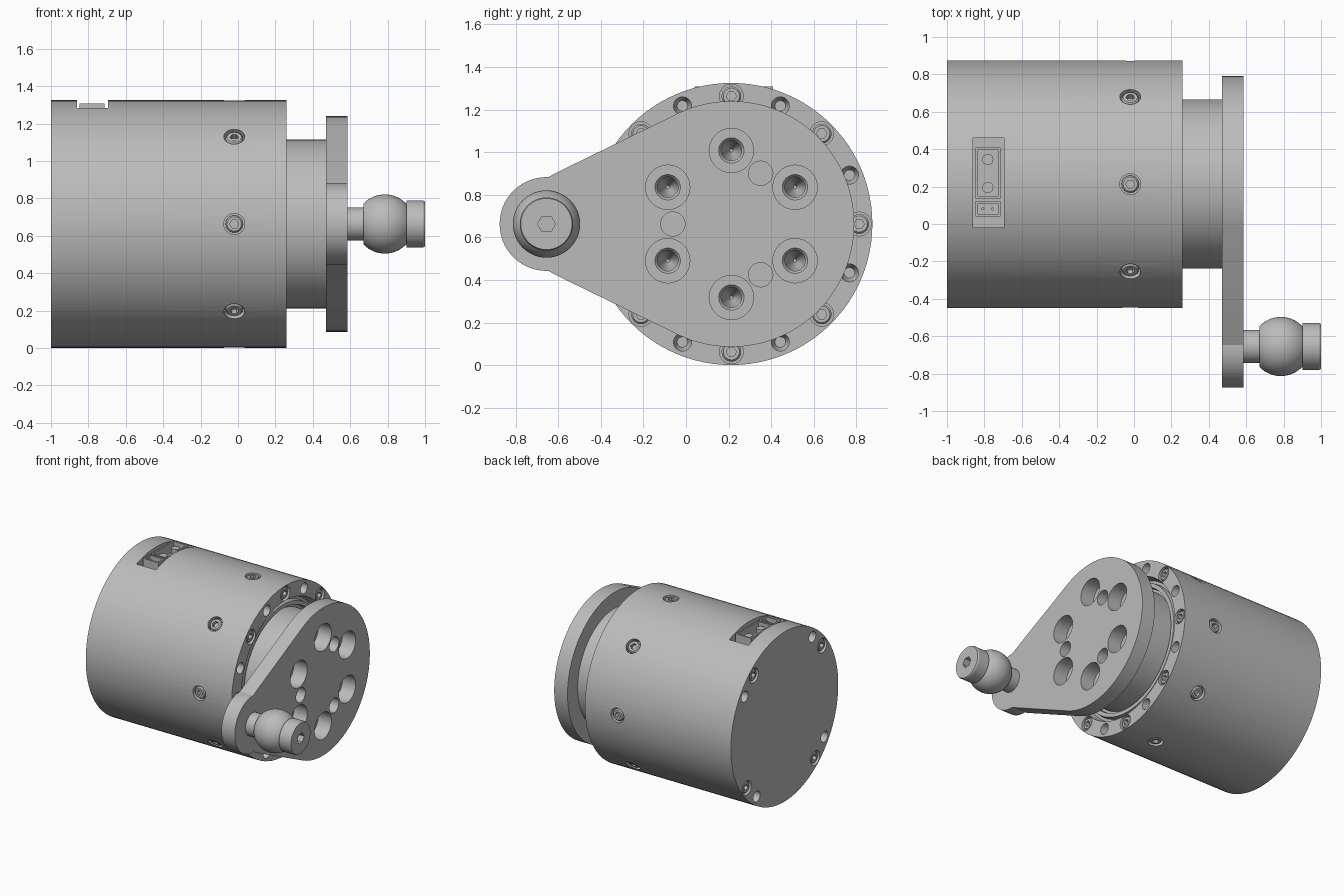
import bpy, bmesh
from math import sin, cos, pi, radians, sqrt
from mathutils import Matrix, Vector

cube = bpy.data.objects.get("Cube")
if cube:
    bpy.data.objects.remove(cube)

AXIS_Y, AXIS_Z, R = 0.213, 0.663, 0.662
ARM_Y = -0.655

metal = bpy.data.materials.new("machined_grey")
metal.use_nodes = True
grey = (0.5, 0.5, 0.5, 1)
metal.diffuse_color = grey
metal.node_tree.nodes["Principled BSDF"].inputs["Base Color"].default_value = grey


def loft(bm, rings, mat=Matrix()):
    """Closed skin through equal rings of points, capped at both ends."""
    rows = [[bm.verts.new(mat @ Vector(p)) for p in ring] for ring in rings]
    n = len(rows[0])
    faces = [bm.faces.new(rows[0][::-1]), bm.faces.new(rows[-1])]
    for a, b in zip(rows, rows[1:]):
        for i in range(n):
            j = (i + 1) % n
            faces.append(bm.faces.new((a[i], a[j], b[j], b[i])))
    bmesh.ops.recalc_face_normals(bm, faces=faces)


def lathe(bm, profile, mat=Matrix(), sides=32):
    """Turned solid about local z; profile is (height, radius)."""
    loft(bm, [[(r * cos(2 * pi * i / sides), r * sin(2 * pi * i / sides), h)
               for i in range(sides)] for h, r in profile], mat)


def box(bm, x0, x1, y0, y1, z0, z1):
    loft(bm, [[(x0, y0, z), (x1, y0, z), (x1, y1, z), (x0, y1, z)] for z in (z0, z1)])


def aim(pos, direction):
    return Matrix.Translation(pos) @ Vector(direction).to_track_quat('Z', 'Y').to_matrix().to_4x4()


def polar(x, r, deg):
    a = radians(deg)
    return Vector((x, AXIS_Y + r * cos(a), AXIS_Z + r * sin(a)))


def make(name, bm):
    me = bpy.data.meshes.new(name)
    bm.to_mesh(me)
    bm.free()
    me.materials.append(metal)
    ob = bpy.data.objects.new(name, me)
    bpy.context.collection.objects.link(ob)
    return ob


def cut(ob, bm):
    """Subtract the solids in bm from the object and keep the result."""
    tool = make("cutter", bm)
    tool.hide_render = True
    mod = ob.modifiers.new("cut", 'BOOLEAN')
    mod.operation, mod.solver, mod.object = 'DIFFERENCE', 'EXACT', tool
    dg = bpy.context.evaluated_depsgraph_get()
    ob.data = bpy.data.meshes.new_from_object(ob.evaluated_get(dg))
    ob.modifiers.clear()
    bpy.data.objects.remove(tool)


def smooth(ob):
    ob.data.shade_smooth()
    ob.data.set_sharp_from_angle(angle=radians(25))


PX, NX = Vector((1, 0, 0)), Vector((-1, 0, 0))
FRONT = 0.26
PLATE0, PLATE1 = 0.47, 0.585

# Positions of every screw and plain hole on the housing
screws = [(polar(FRONT, 0.6, 45 * i), PX) for i in range(8)]
screws += [(polar(-1, 0.6, 51 + 90 * i), NX) for i in range(4)]
for i in range(8):
    p = polar(-0.02, R, 45 * i)
    screws.append((p, p - Vector((-0.02, AXIS_Y, AXIS_Z))))
holes = [(polar(FRONT, 0.6, 22.5 + 45 * i), PX) for i in range(8)]
holes += [(polar(-1, 0.6, 35 + 90 * i), NX) for i in range(4)]
bolts = [(0.345, 90 + 60 * i) for i in range(6)]
dowels = [(0.275, 60 + 120 * i) for i in range(3)]

# Housing: turned body with a recess round the output hub
bm = bmesh.new()
lathe(bm, [(-1, 0.2), (-1, R), (FRONT, R), (FRONT, 0.545), (0.2, 0.53),
           (0.2, 0.51), (0.235, 0.505), (0.235, 0.475), (0.2, 0.47), (0.2, 0.3)],
      aim((0, AXIS_Y, AXIS_Z), PX), 96)
housing = make("housing", bm)
bm = bmesh.new()
for p, d in screws:
    lathe(bm, [(-0.045, 0.056), (0.02, 0.056)], aim(p, d))
for p, d in holes:
    lathe(bm, [(-0.14, 0.025), (-0.1, 0.042), (0.02, 0.042)], aim(p, d))
box(bm, -0.862, -0.695, -0.02, 0.46, 1.18, 1.4)
cut(housing, bm)
smooth(housing)

# Output hub with bolt and dowel holes
bm = bmesh.new()
lathe(bm, [(0.19, 0.452), (PLATE0, 0.452)], aim((0, AXIS_Y, AXIS_Z), PX), 96)
hub = make("output_hub", bm)
bm = bmesh.new()
for r, a in bolts:
    lathe(bm, [(-0.2, 0.008), (-0.1, 0.048), (-0.015, 0.048), (0.02, 0.075)],
          aim(polar(PLATE0, r, a), PX))
for r, a in dowels:
    lathe(bm, [(-0.08, 0.057), (0.02, 0.057)], aim(polar(PLATE0, r, a), PX))
cut(hub, bm)
smooth(hub)

# Crank arm: large disc tapering to a rounded tip
outline = []
for cy, r, a0, a1, n in ((AXIS_Y, 0.577, -114.6, 114.6, 56), (ARM_Y, 0.22, 88, 272, 28)):
    for i in range(n + 1):
        a = radians(a0 + (a1 - a0) * i / n)
        outline.append((cy + r * cos(a), AXIS_Z + r * sin(a)))
    if cy == AXIS_Y:
        outline.append((-0.6, AXIS_Z + 0.245))
outline.append((-0.6, AXIS_Z - 0.245))
bm = bmesh.new()
loft(bm, [[(x, y, z) for y, z in outline] for x in (PLATE0, PLATE1)])
arm = make("crank_arm", bm)
bm = bmesh.new()
for group, rad in ((bolts, 0.104), (dowels, 0.057)):
    for r, a in group:
        lathe(bm, [(-0.2, rad), (0.2, rad)], aim(polar(PLATE0, r, a), PX))
cut(arm, bm)
smooth(arm)

# Ball stud at the arm tip, with a hex socket in its end
ball_x, ball_r = 0.785, 0.158
profile = [(0.56, 0.088), (0.67, 0.088)]
for i in range(19):
    x = 0.67 + 0.23 * i / 18
    profile.append((x, sqrt(ball_r ** 2 - (x - ball_x) ** 2)))
profile += [(0.9, 0.125), (0.99, 0.125), (1.0, 0.12)]
bm = bmesh.new()
lathe(bm, profile, aim((0, ARM_Y, AXIS_Z), PX), 48)
stud = make("ball_stud", bm)
bm = bmesh.new()
lathe(bm, [(-0.06, 0.042), (0.02, 0.042)], aim((1, ARM_Y, AXIS_Z), PX), 6)
cut(stud, bm)
smooth(stud)

# Socket screws sharing one mesh
bm = bmesh.new()
lathe(bm, [(-0.06, 0.046), (-0.015, 0.046), (-0.006, 0.038)])
screw = make("socket_screw", bm)
bm = bmesh.new()
lathe(bm, [(-0.035, 0.024), (0.02, 0.024)], sides=6)
cut(screw, bm)
smooth(screw)
for i, (p, d) in enumerate(screws):
    ob = screw
    if i:
        ob = bpy.data.objects.new("socket_screw", screw.data)
        bpy.context.collection.objects.link(ob)
    ob.matrix_world = aim(p, d)

# Connector: two open sockets in the housing pocket, with contacts
TOP = 1.308
for name, y0, y1 in (("power_socket", 0.135, 0.408), ("signal_socket", 0.04, 0.122)):
    bm = bmesh.new()
    box(bm, -0.847, -0.715, y0, y1, 1.17, TOP)
    socket = make(name, bm)
    bm = bmesh.new()
    box(bm, -0.835, -0.727, y0 + 0.012, y1 - 0.012, 1.23, 1.4)
    cut(socket, bm)
bm = bmesh.new()
for y in (0.195, 0.345):
    lathe(bm, [(1.22, 0.03), (1.29, 0.03)], Matrix.Translation((-0.782, y, 0)), 20)
for x in (-0.808, -0.756):
    lathe(bm, [(1.22, 0.008), (1.29, 0.008)], Matrix.Translation((x, 0.081, 0)), 12)
smooth(make("contacts", bm))
